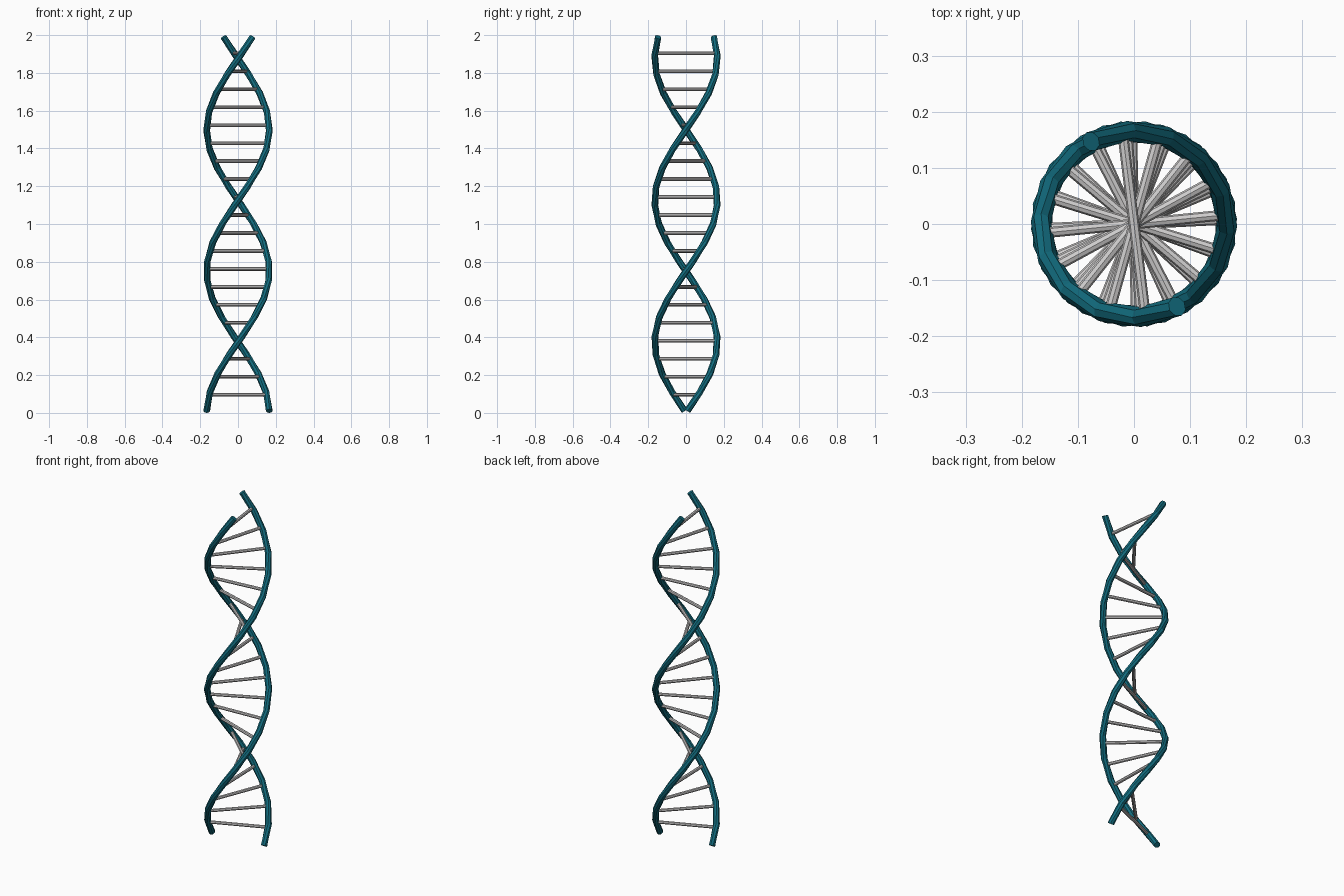
import bpy, bmesh, math
from mathutils import Vector

if "Cube" in bpy.data.objects:
    bpy.data.objects.remove(bpy.data.objects["Cube"])

R, TUBE, RUNG = 0.166, 0.018, 0.0095
Z0, Z1 = 0.0102, 1.9898         # strand axis ends; tilted caps reach 0 and 2
TURN = math.radians(240)         # twist per unit height
SEGS, SIDES, RUNGS = 20, 8, 20


def material(name, rgb):
    m = bpy.data.materials.new(name)
    m.diffuse_color = (*rgb, 1)
    m.use_nodes = True
    m.node_tree.nodes["Principled BSDF"].inputs["Base Color"].default_value = m.diffuse_color
    return m


teal = material("teal", (0.006, 0.150, 0.210))
grey = material("light grey", (0.62, 0.61, 0.61))


def helix(z, phase):
    a = TURN * z + phase
    return Vector((R * math.cos(a), R * math.sin(a), z))


def tube(name, points, tangents, radius, sides, mat):
    """Sweep a regular polygon along points, with closed ends."""
    bm = bmesh.new()
    rings = []
    for p, t in zip(points, tangents):
        t = t.normalized()
        u = Vector((p.x, p.y, 0))
        if abs(t.z) < 0.01:      # level tubes take their frame from the z axis
            u = Vector((0, 0, 1))
        u = (u - t * u.dot(t)).normalized()
        v = t.cross(u)
        rings.append([bm.verts.new(p + radius * (
            u * math.cos(2 * math.pi * k / sides) +
            v * math.sin(2 * math.pi * k / sides))) for k in range(sides)])
    for a, b in zip(rings, rings[1:]):
        for k in range(sides):
            n = (k + 1) % sides
            bm.faces.new((a[k], a[n], b[n], b[k]))
    bm.faces.new(rings[0][::-1])
    bm.faces.new(rings[-1])
    bmesh.ops.recalc_face_normals(bm, faces=bm.faces)
    me = bpy.data.meshes.new(name)
    bm.to_mesh(me)
    bm.free()
    me.materials.append(mat)
    ob = bpy.data.objects.new(name, me)
    bpy.context.collection.objects.link(ob)
    return ob


# two twisted strands
for i, phase in enumerate((0, math.pi)):
    zs = [Z0 + (Z1 - Z0) * k / SEGS for k in range(SEGS + 1)]
    pts = [helix(z, phase) for z in zs]
    tans = [Vector((-p.y * TURN, p.x * TURN, 1)) for p in pts]
    tube(f"strand_{i + 1}", pts, tans, TUBE, SIDES, teal)

# level rungs joining the strands
for i in range(1, RUNGS + 1):
    z = 2 * i / (RUNGS + 1)
    a, b = helix(z, 0), helix(z, math.pi)
    tube(f"rung_{i}", [a, b], [b - a, b - a], RUNG, 8, grey)
